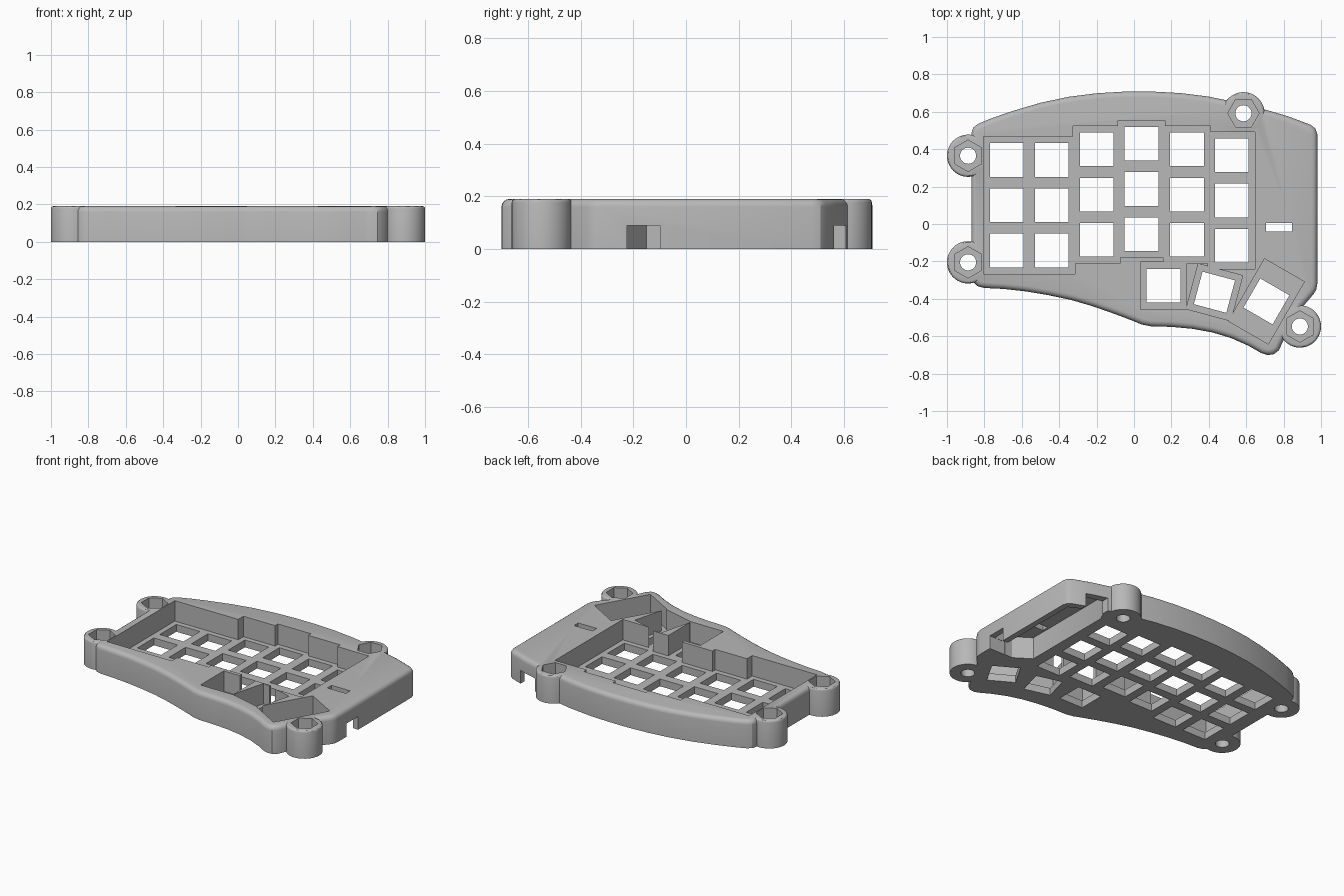
import bpy, bmesh, math
from mathutils import Matrix, Vector

if "Cube" in bpy.data.objects:
    bpy.data.objects.remove(bpy.data.objects["Cube"])

TOP, PLATE = 0.19, 0.05      # case height, key plate thickness
PITCH, HOLE = 0.246, 0.18    # key well and switch hole sizes

grey = bpy.data.materials.new("case_grey")
grey.diffuse_color = (0.48, 0.48, 0.48, 1)
grey.use_nodes = True
grey.node_tree.nodes["Principled BSDF"].inputs["Base Color"].default_value = grey.diffuse_color


def prism(name, pts, z0, z1, bevel=0, segments=4):
    """Vertical prism from an outline, optionally with a rounded top rim."""
    bm = bmesh.new()
    face = bm.faces.new([bm.verts.new((x, y, z0)) for x, y in pts])
    new = bmesh.ops.extrude_face_region(bm, geom=[face])["geom"]
    for v in new:
        if isinstance(v, bmesh.types.BMVert):
            v.co.z = z1
    bmesh.ops.recalc_face_normals(bm, faces=bm.faces)
    if bevel:
        rim = [e for e in bm.edges if all(v.co.z > z1 - 1e-5 for v in e.verts)]
        bmesh.ops.bevel(bm, geom=rim, offset=bevel, segments=segments,
                        profile=0.5, affect='EDGES')
    mesh = bpy.data.meshes.new(name)
    bm.to_mesh(mesh)
    bm.free()
    ob = bpy.data.objects.new(name, mesh)
    bpy.context.collection.objects.link(ob)
    mesh.materials.append(grey)
    return ob


def rect(cx, cy, w, h, deg=0):
    rot = Matrix.Rotation(math.radians(deg), 2)
    return [tuple(Vector((cx, cy)) + rot @ Vector((sx * w / 2, sy * h / 2)))
            for sx, sy in ((-1, -1), (1, -1), (1, 1), (-1, 1))]


def ring(cx, cy, r, n, start=0):
    return [(cx + r * math.cos(start + 2 * math.pi * i / n),
             cy + r * math.sin(start + 2 * math.pi * i / n)) for i in range(n)]


def combine(tool, operation='DIFFERENCE'):
    """Boolean the tool into the case and discard it."""
    mod = case.modifiers.new("bool", 'BOOLEAN')
    mod.operation, mod.solver, mod.object = operation, 'EXACT', tool
    bpy.context.view_layer.objects.active = case
    bpy.ops.object.modifier_apply(modifier=mod.name)
    bpy.data.objects.remove(tool)


def cut(pts, z0, z1):
    combine(prism("cutter", pts, z0, z1))


# Curved case body
outline = [
    (-0.87, -0.28), (-0.86, -0.31), (-0.835, -0.333), (-0.80, -0.342),
    (-0.70, -0.347), (-0.58, -0.36), (-0.46, -0.38), (-0.34, -0.405),
    (-0.22, -0.44), (-0.10, -0.482), (0.0, -0.52), (0.04, -0.537), (0.09, -0.547),
    (0.20, -0.55), (0.31, -0.56), (0.42, -0.58), (0.52, -0.61),
    (0.61, -0.65), (0.68, -0.69), (0.71, -0.70), (0.745, -0.698),
    (0.775, -0.675), (0.80, -0.62), (0.85, -0.52), (0.90, -0.445),
    (0.96, -0.375), (0.975, -0.35), (0.98, -0.32), (0.98, 0.48),
    (0.97, 0.51), (0.945, 0.53), (0.82, 0.577), (0.70, 0.612),
    (0.55, 0.65), (0.40, 0.681), (0.25, 0.70), (0.10, 0.708),
    (-0.05, 0.708), (-0.20, 0.699), (-0.35, 0.68), (-0.50, 0.648),
    (-0.65, 0.604), (-0.76, 0.566), (-0.835, 0.535), (-0.86, 0.515), (-0.87, 0.485)]
case = prism("keyboard_case", outline, 0, TOP, 0.03)

# Screw bosses at the corners: (x, y, hexagon start angle)
bosses = [(-0.887, 0.365, math.pi / 2), (-0.887, -0.205, math.pi / 2),
          (0.585, 0.592, 0), (0.887, -0.548, math.pi / 2)]
for x, y, a in bosses:
    combine(prism("screw_boss", ring(x, y, 0.113, 48), 0, TOP + 0.0005, 0.014, 3), 'UNION')

# Staggered key columns: (x, middle row y)
columns = [(-0.68, 0.10), (-0.44, 0.10), (-0.20, 0.157),
           (0.04, 0.187), (0.283, 0.157), (0.522, 0.126)]
for x, y in columns:
    cut(rect(x, y, PITCH + 0.005, PITCH * 2 + 0.242), PLATE, 0.3)
# Thumb keys: (x, y, rotation, well height)
thumbs = [(0.158, -0.33, 0, 0.252), (0.43, -0.365, -15, 0.25), (0.708, -0.414, -30, 0.385)]
for x, y, deg, h in thumbs:
    cut(rect(x, y, PITCH, h, deg), PLATE, 0.3)

# Switch holes through the plate
for x, y in columns:
    for row in (-1, 0, 1):
        cut(rect(x, y + row * 0.242, HOLE, HOLE), -0.1, 0.1)
for x, y, deg, h in thumbs:
    cut(rect(x, y, HOLE, HOLE, deg), -0.1, 0.1)

# Nut pockets and bolt holes
for x, y, a in bosses:
    cut(ring(x, y, 0.084, 6, a), 0.09, 0.3)
    cut(ring(x, y, 0.043, 32), -0.1, 0.3)

# Controller bay open underneath, its two cable notches and the top slot
cut([(0.69, -0.15), (0.80, -0.223), (0.94, -0.223), (0.94, 0.478),
     (0.86, 0.52), (0.715, 0.555), (0.69, 0.50)], -0.1, 0.15)
cut(rect(0.96, -0.162, 0.2, 0.125), -0.1, 0.09)
cut(rect(0.79, 0.55, 0.14, 0.2), -0.1, 0.09)
cut(rect(0.775, -0.017, 0.14, 0.046), 0.1, 0.3)

# Smooth curved walls, crisp edges
bpy.ops.object.select_all(action='DESELECT')
case.select_set(True)
bpy.context.view_layer.objects.active = case
bpy.ops.object.shade_smooth_by_angle(angle=math.radians(30))
